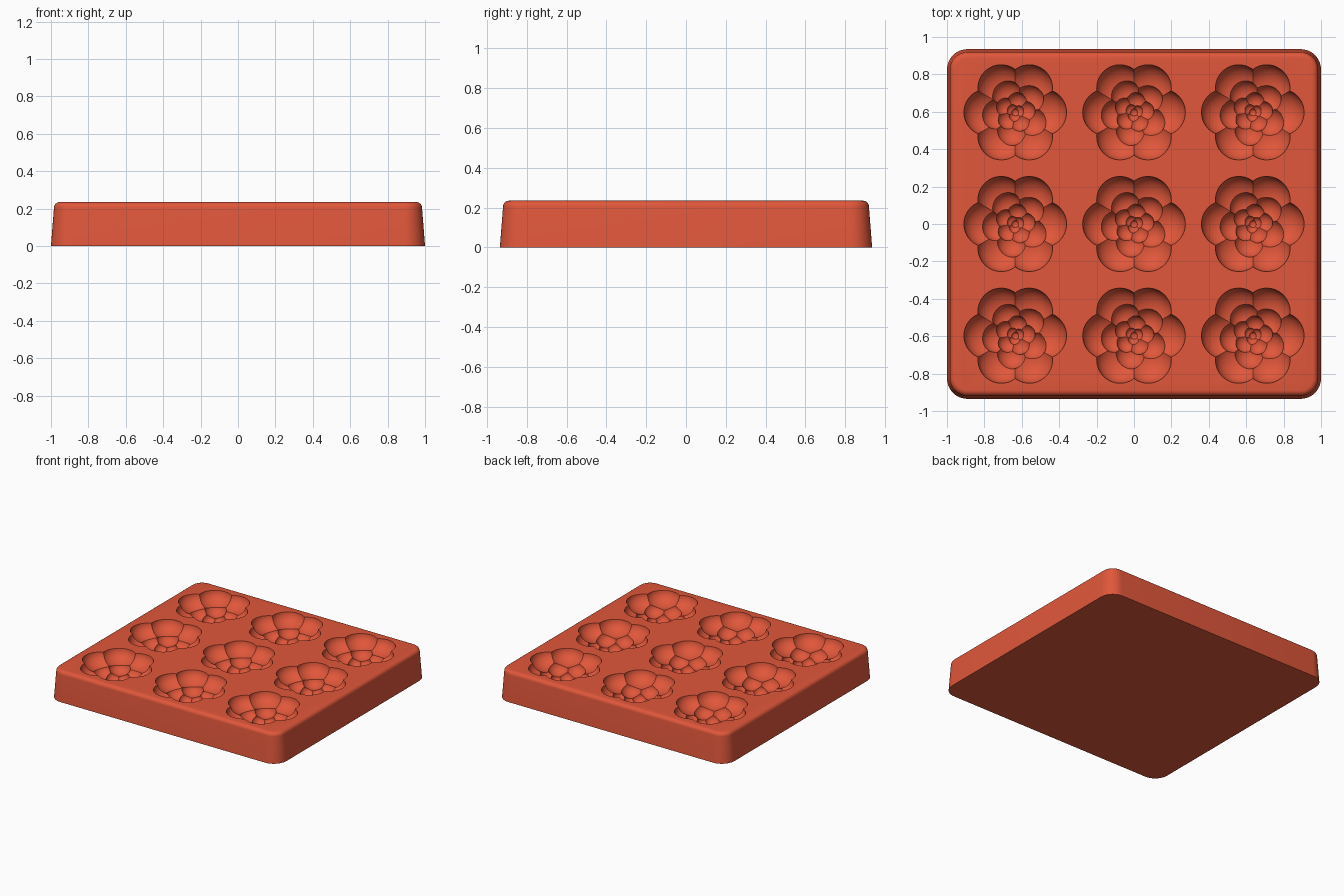
import bpy, bmesh
from math import sin, cos, pi, radians
from mathutils import Matrix, Vector

if "Cube" in bpy.data.objects:
    bpy.data.objects.remove(bpy.data.objects["Cube"], do_unlink=True)

HEIGHT = 0.235

red = bpy.data.materials.new("terracotta red silicone")
red.use_nodes = True
colour = (0.75, 0.095, 0.043, 1)
red.diffuse_color = colour
red.node_tree.nodes["Principled BSDF"].inputs["Base Color"].default_value = colour


def make_object(name, bm):
    mesh = bpy.data.meshes.new(name)
    bm.to_mesh(mesh)
    bm.free()
    mesh.materials.append(red)
    obj = bpy.data.objects.new(name, mesh)
    bpy.context.collection.objects.link(obj)
    return obj


def bake(obj):
    """Apply all modifiers of an object."""
    bpy.context.view_layer.update()
    graph = bpy.context.evaluated_depsgraph_get()
    mesh = bpy.data.meshes.new_from_object(obj.evaluated_get(graph))
    obj.modifiers.clear()
    obj.data = mesh


def add_boolean(obj, other, operation):
    mod = obj.modifiers.new("boolean", 'BOOLEAN')
    mod.operation = operation
    mod.solver = 'MANIFOLD'
    mod.object = other
    other.hide_render = True


def hollow(angle, distance, z, radius, depth):
    """Ellipsoid that scoops out one petal."""
    bm = bmesh.new()
    bmesh.ops.create_uvsphere(bm, u_segments=40, v_segments=20, radius=1)
    place = (Matrix.Rotation(angle, 4, 'Z') @ Matrix.Translation((distance, 0, z))
             @ Matrix.Diagonal((radius, radius, depth, 1)))
    bmesh.ops.transform(bm, matrix=place, verts=bm.verts)
    return make_object("petal_cutter", bm)


# Tray body: tapered rounded rectangle with a filleted top edge
def rounded_loop(bm, inset, z, steps=10):
    half_x, half_y, r = 1 - inset, 0.935 - inset, 0.11 - inset
    loop = []
    for k, (sx, sy) in enumerate(((1, 1), (-1, 1), (-1, -1), (1, -1))):
        for i in range(steps + 1):
            a = (k + i / steps) * pi / 2
            loop.append(bm.verts.new((sx * (half_x - r) + r * cos(a),
                                      sy * (half_y - r) + r * sin(a), z)))
    return loop


bm = bmesh.new()
fillet = 0.03
profile = [(0, 0)]
for i in range(7):
    a = i / 6 * pi / 2
    profile.append((0.016 + fillet * (1 - cos(a)), HEIGHT - fillet * (1 - sin(a))))
loops = [rounded_loop(bm, inset, z) for inset, z in profile]
for low, high in zip(loops, loops[1:]):
    n = len(low)
    for i in range(n):
        j = (i + 1) % n
        bm.faces.new((low[i], low[j], high[j], high[i]))
bm.faces.new(loops[0][::-1])
bm.faces.new(loops[-1])
tray = make_object("mould_tray", bm)

# One flower: rings of petals stepping down to the centre
rings = [  # count, first angle, distance, z, radius, depth
    (6, 0, 0.15, 0.004, 0.125, 0.094),
    (5, 115, 0.10, -0.065, 0.08, 0.07),
    (5, 80, 0.052, -0.12, 0.055, 0.05),
    (3, 20, 0.018, -0.155, 0.032, 0.032),
    (1, 0, 0, -0.18, 0.02, 0.018),
]
flower = hollow(0.1, 0, 0.003, 0.1, 0.11)
petals = []
for count, start, *shape in rings:
    for i in range(count):
        petals.append(hollow(radians(start) + i * 2 * pi / count, *shape))
for petal in petals:
    add_boolean(flower, petal, 'UNION')
bake(flower)

# Nine flower cavities pressed into the tray
bm = bmesh.new()
for x in (-0.635, 0, 0.635):
    for y in (-0.597, 0, 0.597):
        first = len(bm.verts)
        bm.from_mesh(flower.data)
        bm.verts.ensure_lookup_table()
        bmesh.ops.translate(bm, vec=Vector((x, y, HEIGHT)), verts=bm.verts[first:])
cavities = make_object("flower_cutters", bm)
add_boolean(tray, cavities, 'DIFFERENCE')
bake(tray)
for helper in petals + [flower, cavities]:
    bpy.data.objects.remove(helper, do_unlink=True)

tray.data.materials.clear()
tray.data.materials.append(red)
for face in tray.data.polygons:
    face.material_index = 0

bpy.ops.object.select_all(action='DESELECT')
tray.select_set(True)
bpy.context.view_layer.objects.active = tray
bpy.ops.object.shade_smooth_by_angle(angle=radians(25))
